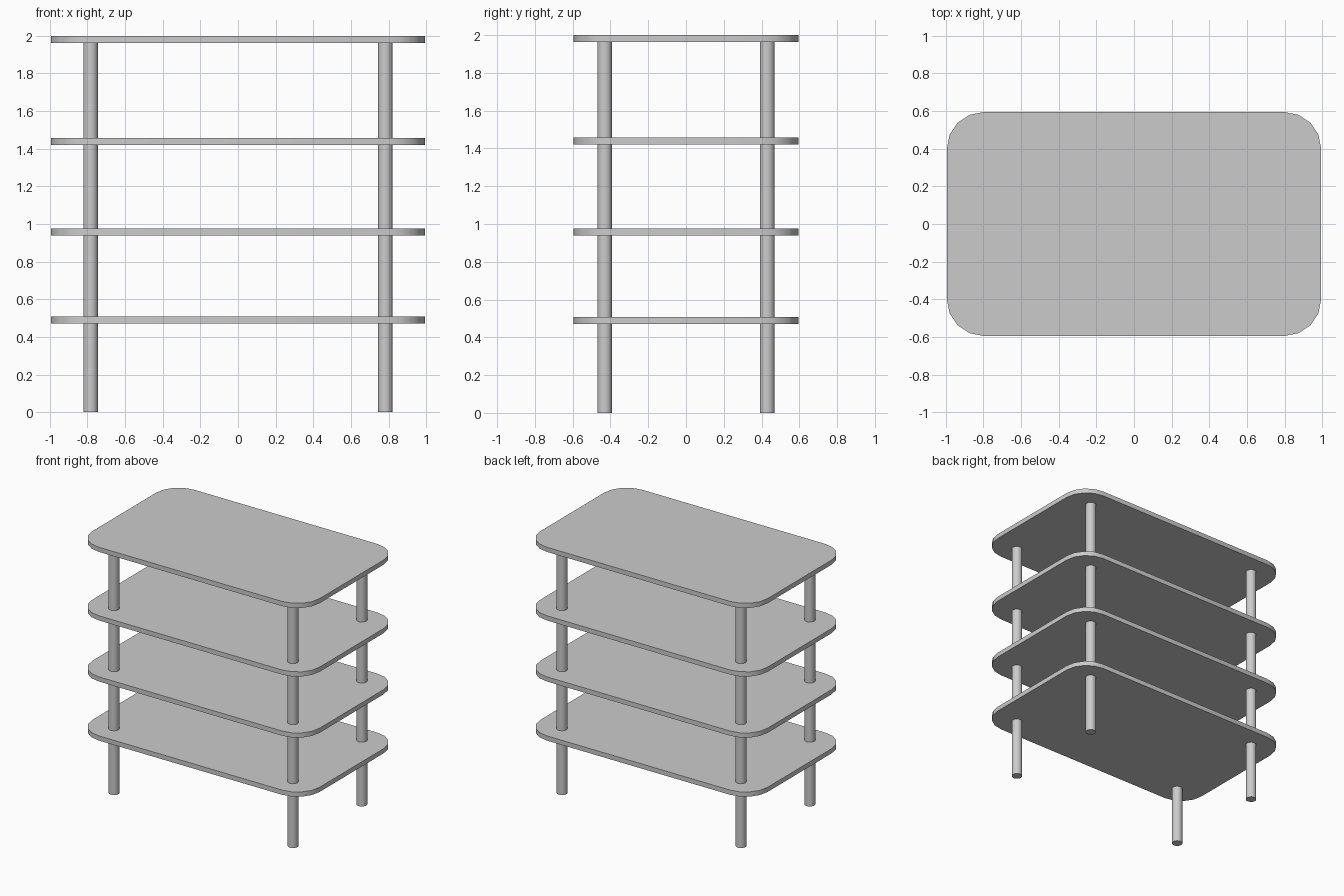
import bpy, bmesh, math

if "Cube" in bpy.data.objects:
    bpy.data.objects.remove(bpy.data.objects["Cube"])

HALF_X, HALF_Y, CORNER, THICK = 0.995, 0.595, 0.195, 0.037
STEPS = 4


def shade(obj, angle):
    bpy.ops.object.select_all(action='DESELECT')
    obj.select_set(True)
    bpy.context.view_layer.objects.active = obj
    bpy.ops.object.shade_smooth_by_angle(angle=math.radians(angle))


def rounded_outline():
    points = []
    corners = [(1, 1), (-1, 1), (-1, -1), (1, -1)]
    for i, (sx, sy) in enumerate(corners):
        for k in range(STEPS + 1):
            a = math.pi / 2 * (i + k / STEPS)
            points.append((sx * (HALF_X - CORNER) + CORNER * math.cos(a),
                           sy * (HALF_Y - CORNER) + CORNER * math.sin(a)))
    return points


def shelf(name, top):
    bm = bmesh.new()
    face = bm.faces.new([bm.verts.new((x, y, top - THICK)) for x, y in rounded_outline()])
    side = bmesh.ops.extrude_face_region(bm, geom=[face], use_keep_orig=True)
    raised = [v for v in side['geom'] if isinstance(v, bmesh.types.BMVert)]
    bmesh.ops.translate(bm, verts=raised, vec=(0, 0, THICK))
    bmesh.ops.recalc_face_normals(bm, faces=bm.faces)
    mesh = bpy.data.meshes.new(name)
    bm.to_mesh(mesh)
    bm.free()
    obj = bpy.data.objects.new(name, mesh)
    bpy.context.collection.objects.link(obj)
    shade(obj, 30)


# Four rounded shelves, the highest one capping the legs
for name, top in (("bottom_shelf", 0.508), ("lower_middle_shelf", 0.975),
                  ("upper_middle_shelf", 1.458), ("top_shelf", 2.0)):
    shelf(name, top)

# Four round legs running up through the shelves
LEG_TOP = 2.0 - THICK
for y, depth in ((-0.43, "front"), (0.43, "back")):
    for x, side in ((-0.783, "left"), (0.783, "right")):
        bpy.ops.mesh.primitive_cylinder_add(vertices=24, radius=0.039, depth=LEG_TOP,
                                            location=(x, y, LEG_TOP / 2))
        leg = bpy.context.object
        leg.name = f"{depth}_{side}_leg"
        shade(leg, 30)
